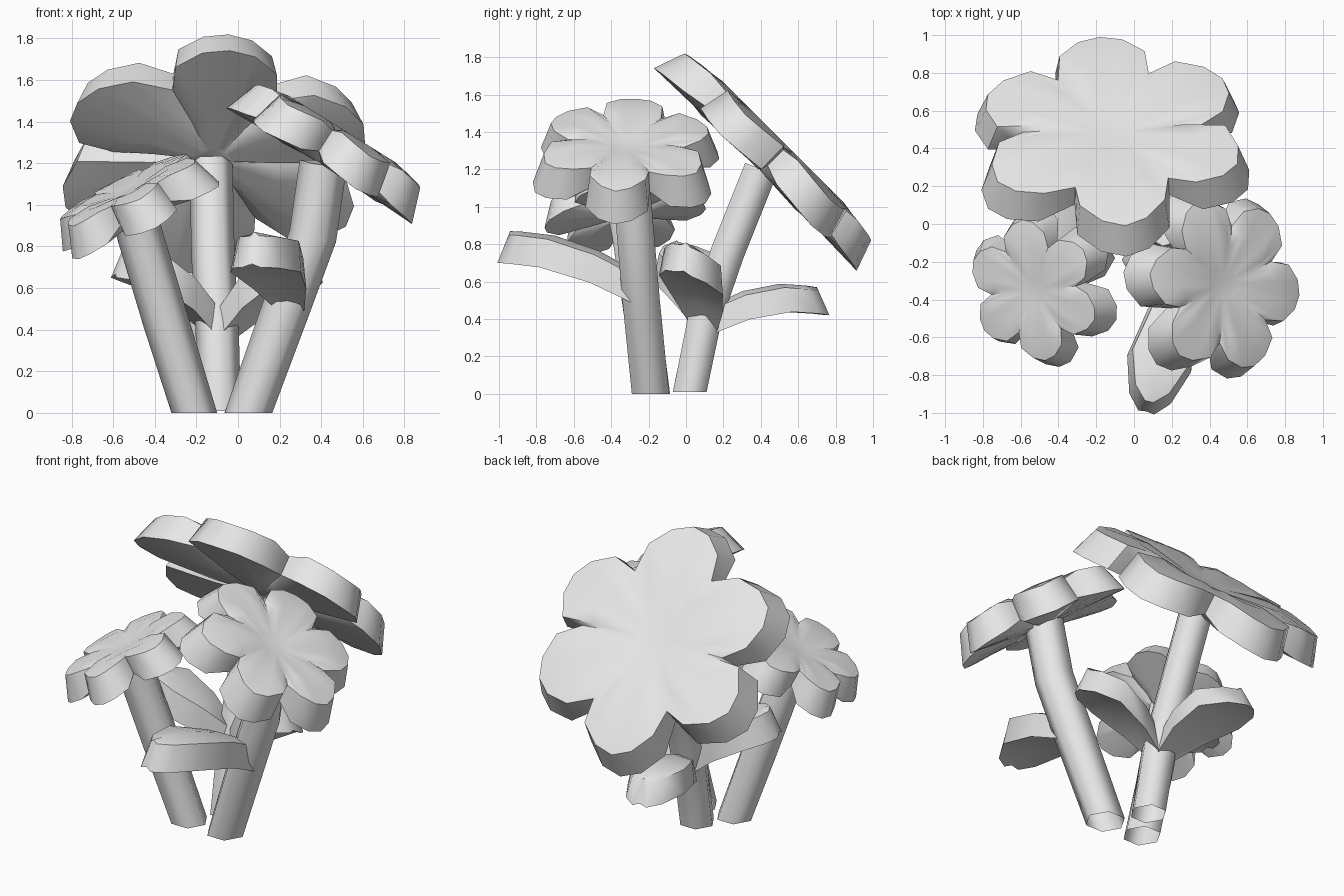
import bpy, bmesh, math
from mathutils import Vector

if "Cube" in bpy.data.objects:
    bpy.data.objects.remove(bpy.data.objects["Cube"])

mat = bpy.data.materials.new("pale grey")
mat.diffuse_color = (0.8, 0.8, 0.8, 1)
mat.use_nodes = True
mat.node_tree.nodes["Principled BSDF"].inputs["Base Color"].default_value = mat.diffuse_color


def finish(name, bm, angle=48):
    bmesh.ops.recalc_face_normals(bm, faces=bm.faces)
    me = bpy.data.meshes.new(name)
    bm.to_mesh(me)
    bm.free()
    ob = bpy.data.objects.new(name, me)
    bpy.context.collection.objects.link(ob)
    me.materials.append(mat)
    bpy.ops.object.select_all(action='DESELECT')
    ob.select_set(True)
    bpy.context.view_layer.objects.active = ob
    bpy.ops.object.shade_smooth_by_angle(angle=math.radians(angle))
    return ob


def skin(bm, rings):
    """Join consecutive closed rings with quads."""
    for a, b in zip(rings, rings[1:]):
        for i in range(len(a)):
            j = (i + 1) % len(a)
            bm.faces.new((a[i], a[j], b[j], b[i]))


def flower(name, centre, normal, radius, turns, rim, bulge=1):
    n = Vector(normal).normalized()
    u = Vector((1, 0, 0))
    u = (u - n * u.dot(n)).normalized()
    v = n.cross(u)
    c = Vector(centre)
    bm = bmesh.new()
    # outline of one petal: angle, radius, rim flare, rim depth, height
    petal = [(-30, .66, .01, .7, .01), (-22, .85, .05, 1, .025), (-10, .96, .06, 1, .01),
             (0, 1.0, .06, 1, 0), (10, .96, .06, 1, .01), (22, .85, .05, 1, .025)]
    outline = [(math.radians(t + a), r * radius, f, d * rim, h * bulge, a == -30)
               for t in turns for a, r, f, d, h in petal]

    def ring(fn):
        out = []
        for a, r, f, d, h0, valley in outline:
            rr, h = fn(r, f, d, h0, valley)
            out.append(bm.verts.new(c + (u * math.cos(a) + v * math.sin(a)) * rr + n * h))
        return out

    rings = [ring(lambda r, f, d, h, w: (radius * .18, 0)),
             ring(lambda r, f, d, h, w: (r * .65, (.02 if w else .04) * bulge)),
             ring(lambda r, f, d, h, w: (r, h)),
             ring(lambda r, f, d, h, w: (r + f, h - d)),
             ring(lambda r, f, d, h, w: (r * .5, -.7 * rim if w else -.93 * rim)),
             ring(lambda r, f, d, h, w: (radius * .12, -.9 * rim))]
    skin(bm, rings)
    bm.faces.new(rings[0])
    bm.faces.new(rings[-1])
    finish(name, bm)


def stem(name, pts, r):
    """Six-sided stalk, open at the foot."""
    bm = bmesh.new()
    pts = [Vector(p) for p in pts]
    rings = []
    for i, p in enumerate(pts):
        d = (pts[min(i + 1, len(pts) - 1)] - pts[max(i - 1, 0)]).normalized()
        x = (Vector((1, 0, 0)) - d * d.x).normalized()
        y = d.cross(x)
        if i == 0:
            x, y = Vector((1, 0, 0)), Vector((0, 1, 0))
        rings.append([bm.verts.new(p + (x * math.cos(k * math.pi / 3) + y * math.sin(k * math.pi / 3)) * r)
                      for k in range(6)])
    skin(bm, rings)
    bm.faces.new(rings[-1])
    finish(name, bm, 62)


def leaf(name, base, tip, width=.31, depth=.16, bow=.06, roll=0):
    """Thick blade: top face, flared side wall and underside."""
    b, t = Vector(base), Vector(tip)
    d = t - b
    side = Vector((-d.y, d.x, 0)).normalized() + Vector((0, 0, roll))
    along = Vector((d.x, d.y, 0)).normalized()
    stations = [(0, .25), (.3, .72), (.65, 1), (.9, .6), (1, .15)]
    bm = bmesh.new()
    rings = []
    for s, w in stations:
        p = b + d * s + Vector((0, 0, bow * math.sin(math.pi * s)))
        h = w * width / 2
        dn = Vector((0, 0, -depth)) + along * .06 * s
        e = side * .02
        rings.append([bm.verts.new(q) for q in (
            p + side * h - Vector((0, 0, .01)), p + Vector((0, 0, .01)),
            p - side * h - Vector((0, 0, .01)),
            p - side * h - e + dn, p + dn * .9, p + side * h + e + dn)])
    skin(bm, rings)
    bm.faces.new(rings[0])
    bm.faces.new(rings[-1])
    finish(name, bm)


# flower heads
flower("large_back_flower", (-.12, .49, 1.32), (0, .707, .707), .71,
       [95, 157, 212, 276, 340, 34], .17)
flower("right_flower", (.48, -.32, 1.33), (.53, 0, .85), .47, [60 * k - 7 for k in range(6)], .17)
flower("left_flower", (-.53, -.35, 1.07), (-.44, -.17, .88), .38, [60 * k + 40 for k in range(6)], .15, .6)

# stems
stem("large_back_stem", [(-.09, .02, .01), (-.10, .10, .40), (-.12, .22, .75), (-.13, .40, 1.2)], .104)
stem("right_stem", [(.05, -.19, 0), (.23, -.24, .5), (.36, -.27, .85), (.41, -.3, 1.2)], .115)
stem("left_stem", [(-.21, -.18, 0), (-.35, -.24, .45), (-.47, -.3, .85), (-.51, -.33, 1.0)], .11)

# leaves
leaf("front_leaf", (.26, -.26, .64), (.08, -.94, .86))
leaf("left_leaf", (-.11, .1, .52), (-.54, -.05, .81))
leaf("right_leaf", (-.1, .1, .48), (.34, 0, .80), roll=-.3)
leaf("back_leaf", (-.1, .13, .46), (-.2, .70, .56), depth=.14)
